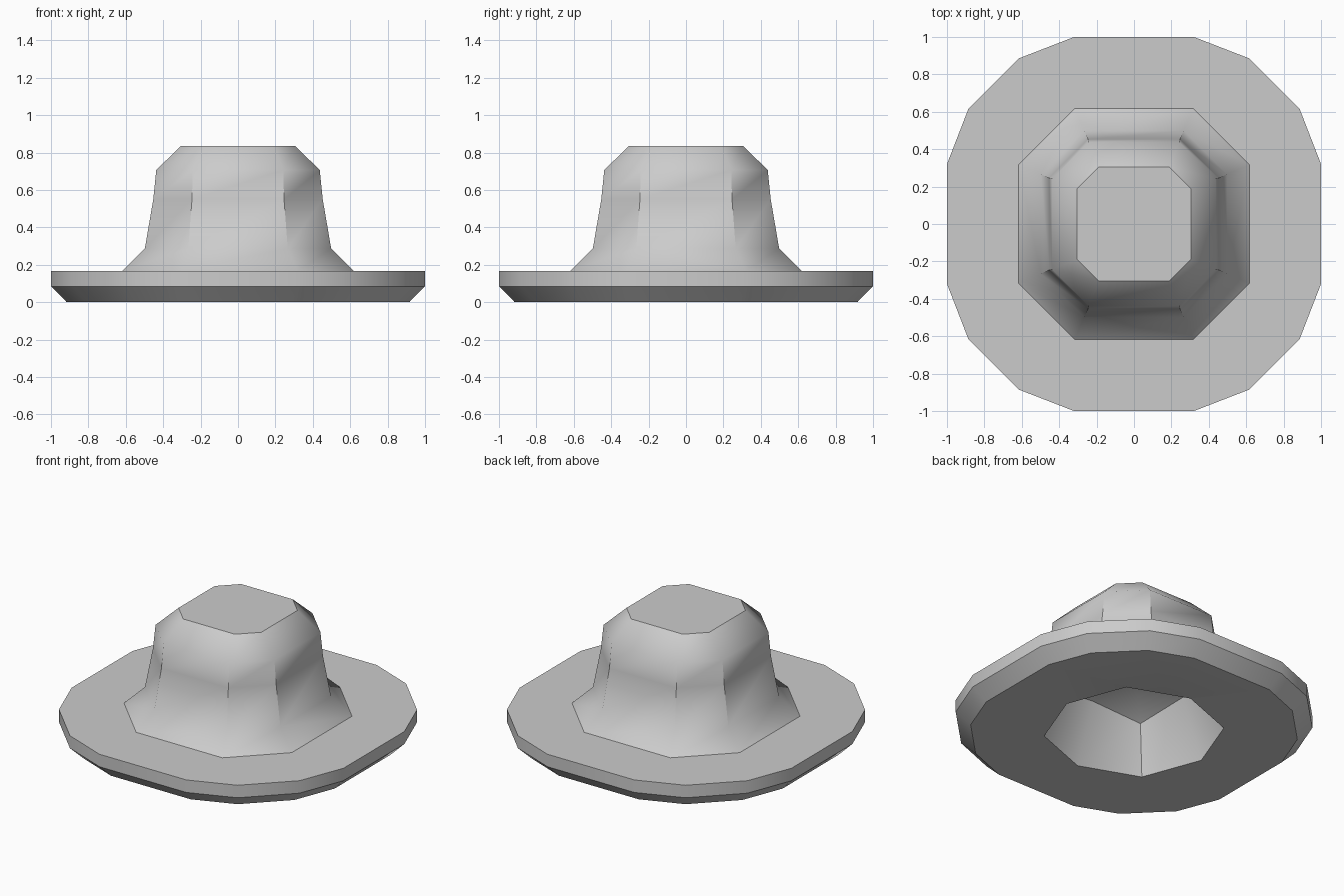
import bpy, bmesh, math

if "Cube" in bpy.data.objects:
    bpy.data.objects.remove(bpy.data.objects["Cube"])


def quadrant_ring(points, z):
    """Repeat first-quadrant points (listed from +x towards +y) into a full ring."""
    ring = []
    for q in range(4):
        for x, y in points:
            for _ in range(q):
                x, y = -y, x
            ring.append((x, y, z))
    return ring


def loft(name, rings):
    """Closed solid through a stack of equal-sized rings, bottom to top."""
    bm = bmesh.new()
    loops = [[bm.verts.new(p) for p in ring] for ring in rings]
    n = len(loops[0])
    for low, high in zip(loops, loops[1:]):
        for i in range(n):
            j = (i + 1) % n
            bm.faces.new((low[i], low[j], high[j], high[i]))
    bm.faces.new(loops[0][::-1])
    bm.faces.new(loops[-1])
    mesh = bpy.data.meshes.new(name)
    bm.to_mesh(mesh)
    bm.free()
    obj = bpy.data.objects.new(name, mesh)
    bpy.context.collection.objects.link(obj)
    return obj


def activate(obj):
    bpy.ops.object.select_all(action='DESELECT')
    obj.select_set(True)
    bpy.context.view_layer.objects.active = obj


def combine(obj, other, operation):
    """Apply a boolean and remove the helper."""
    mod = obj.modifiers.new(operation.lower(), 'BOOLEAN')
    mod.operation = operation
    mod.solver = 'EXACT'
    mod.object = other
    other.hide_render = True
    activate(obj)
    bpy.ops.object.modifier_apply(modifier=mod.name)
    bpy.data.objects.remove(other)


# Brim: sixteen-sided disc with a chamfered underside
outline = [(1.0, 0.32), (0.885, 0.617), (0.617, 0.885), (0.32, 1.0)]
brim_steps = [(0.916, 0.0), (1.0, 0.085), (1.0, 0.168)]
hat = loft("hat", [quadrant_ring([(x * s, y * s) for x, y in outline], z)
                   for s, z in brim_steps])

# Crown: octagonal, flared at the foot and chamfered at the top
crown_steps = [(0.617, 0.317, 0.10), (0.617, 0.317, 0.168), (0.498, 0.266, 0.287),
               (0.453, 0.246, 0.55), (0.437, 0.242, 0.707), (0.304, 0.19, 0.836)]
crown = loft("crown", [quadrant_ring([(a, b), (b, a)], z) for a, b, z in crown_steps])
combine(hat, crown, 'UNION')

# Hollow underneath: upper half of a once-subdivided cube
bpy.ops.mesh.primitive_cube_add(size=1.26)
hollow = bpy.context.object
hollow.name = "hollow_cutter"
hollow.modifiers.new("round", 'SUBSURF').levels = 1
combine(hat, hollow, 'DIFFERENCE')

# Soft shading on the gentle bends, crisp on the rest
activate(hat)
bpy.ops.object.shade_smooth_by_angle(angle=math.radians(42))

# Mid grey
grey = bpy.data.materials.new("mid_grey")
grey.diffuse_color = (0.55, 0.55, 0.55, 1)
grey.use_nodes = True
grey.node_tree.nodes["Principled BSDF"].inputs["Base Color"].default_value = grey.diffuse_color
hat.data.materials.clear()
hat.data.materials.append(grey)
